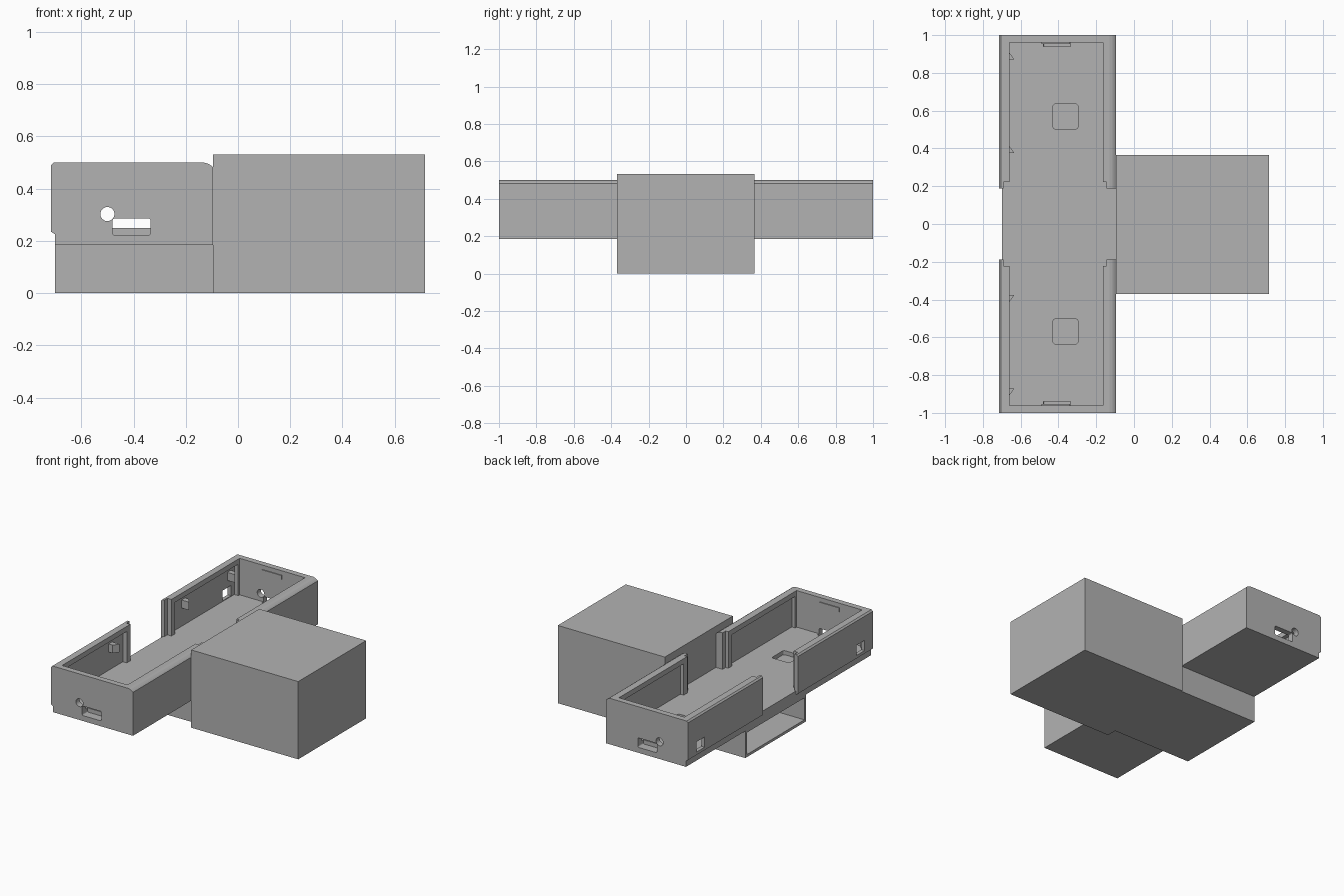
import bpy, bmesh, math

if "Cube" in bpy.data.objects:
    bpy.data.objects.remove(bpy.data.objects["Cube"], do_unlink=True)

grey = bpy.data.materials.new("plain grey")
grey.use_nodes = True
grey.diffuse_color = (0.45, 0.45, 0.45, 1)
grey.node_tree.nodes["Principled BSDF"].inputs["Base Color"].default_value = (0.45, 0.45, 0.45, 1)


def prism(name, points, low, high, axis):
    """Extrude a 2D outline along y (points are x, z) or z (points are x, y)."""
    bm = bmesh.new()
    place = (lambda p, t: (p[0], t, p[1])) if axis == 'Y' else (lambda p, t: (p[0], p[1], t))
    face = bm.faces.new([bm.verts.new(place(p, low)) for p in points])
    grown = bmesh.ops.extrude_face_region(bm, geom=[face])
    moved = [v for v in grown["geom"] if isinstance(v, bmesh.types.BMVert)]
    step = (0, high - low, 0) if axis == 'Y' else (0, 0, high - low)
    bmesh.ops.translate(bm, verts=moved, vec=step)
    bmesh.ops.recalc_face_normals(bm, faces=bm.faces[:])
    mesh = bpy.data.meshes.new(name)
    bm.to_mesh(mesh)
    bm.free()
    mesh.materials.append(grey)
    obj = bpy.data.objects.new(name, mesh)
    bpy.context.collection.objects.link(obj)
    return obj


def box(name, x, y, z):
    return prism(name, [(x[0], y[0]), (x[1], y[0]), (x[1], y[1]), (x[0], y[1])], z[0], z[1], 'Z')


def rounded(x, y, r):
    """Outline of a rectangle with rounded corners."""
    pts = []
    for i, (cx, cy) in enumerate([(x[1] - r, y[1] - r), (x[0] + r, y[1] - r),
                                  (x[0] + r, y[0] + r), (x[1] - r, y[0] + r)]):
        for k in range(5):
            a = math.pi / 2 * (i + k / 4)
            pts.append((cx + r * math.cos(a), cy + r * math.sin(a)))
    return pts


def apply(obj, mod):
    bpy.context.view_layer.objects.active = obj
    bpy.ops.object.modifier_apply(modifier=mod.name)


def cut(obj, cutter):
    cutter.hide_render = True
    mod = obj.modifiers.new("cut", 'BOOLEAN')
    mod.operation, mod.solver, mod.object = 'DIFFERENCE', 'EXACT', cutter
    apply(obj, mod)
    bpy.data.objects.remove(cutter, do_unlink=True)


def mirror_y(obj, name):
    """Add the matching part on the other side of y = 0."""
    mesh = obj.data.copy()
    bm = bmesh.new()
    bm.from_mesh(mesh)
    for v in bm.verts:
        v.co.y = -v.co.y
    bmesh.ops.reverse_faces(bm, faces=bm.faces[:])
    bm.to_mesh(mesh)
    bm.free()
    bpy.context.collection.objects.link(bpy.data.objects.new(name, mesh))


# Tray body: stepped foot on one side, rounded top edge on the other
outline = [(-0.70, 0.185), (-0.095, 0.185), (-0.095, 0.482), (-0.103, 0.489), (-0.115, 0.496),
           (-0.13, 0.5), (-0.705, 0.5), (-0.715, 0.49), (-0.715, 0.235), (-0.70, 0.225)]
tray = prism("back_tray", outline, 0.188, 1.0, 'Y')

# Open interior, undercut side walls and thin tongues at the open end
cut(tray, box("cavity", (-0.66, -0.165), (0.1, 0.96), (0.25, 0.6)))
cut(tray, box("undercut", (-0.69, -0.14), (0.26, 0.945), (0.25, 0.465)))
cut(tray, box("tongue", (-0.69, -0.145), (0.1, 0.222), (0.25, 0.6)))

# Floor pocket, end slot, round hole and side window
cut(tray, prism("pocket", rounded((-0.43, -0.295), (0.503, 0.635), 0.015), 0.222, 0.3, 'Z'))
cut(tray, prism("slot", rounded((-0.48, -0.335), (0.222, 0.287), 0.008), 0.94, 1.1, 'Y'))
circle = [(-0.5 + 0.027 * math.cos(k * math.pi / 12), 0.303 + 0.027 * math.sin(k * math.pi / 12))
          for k in range(24)]
cut(tray, prism("hole", circle, 0.9, 1.1, 'Y'))
cut(tray, box("window", (-0.8, -0.65), (0.82, 0.91), (0.255, 0.325)))
mirror_y(tray, "front_tray")

# Wedge clips on the outer side wall and a small tab on the end wall
for i, y in enumerate((0.87, 0.375)):
    clip = prism("back_clip_%d" % (i + 1), [(-0.695, y), (-0.633, y), (-0.66, y + 0.038),
                                            (-0.695, y + 0.038)], 0.375, 0.43, 'Z')
    mirror_y(clip, "front_clip_%d" % (i + 1))
tab = box("back_tab", (-0.49, -0.34), (0.954, 0.965), (0.44, 0.47))
mirror_y(tab, "front_tab")

# Deck joining the two trays
box("deck", (-0.70, -0.095), (-0.188, 0.188), (0.185, 0.25))

# Lower sleeve, open at its outer end
sleeve = box("sleeve", (-0.70, -0.095), (-0.30, 0.358), (0, 0.186))
cut(sleeve, box("opening", (-0.8, -0.11), (-0.28, 0.338), (0.018, 0.168)))

# Large housing block
box("housing", (-0.095, 0.715), (-0.37, 0.365), (0, 0.532))
